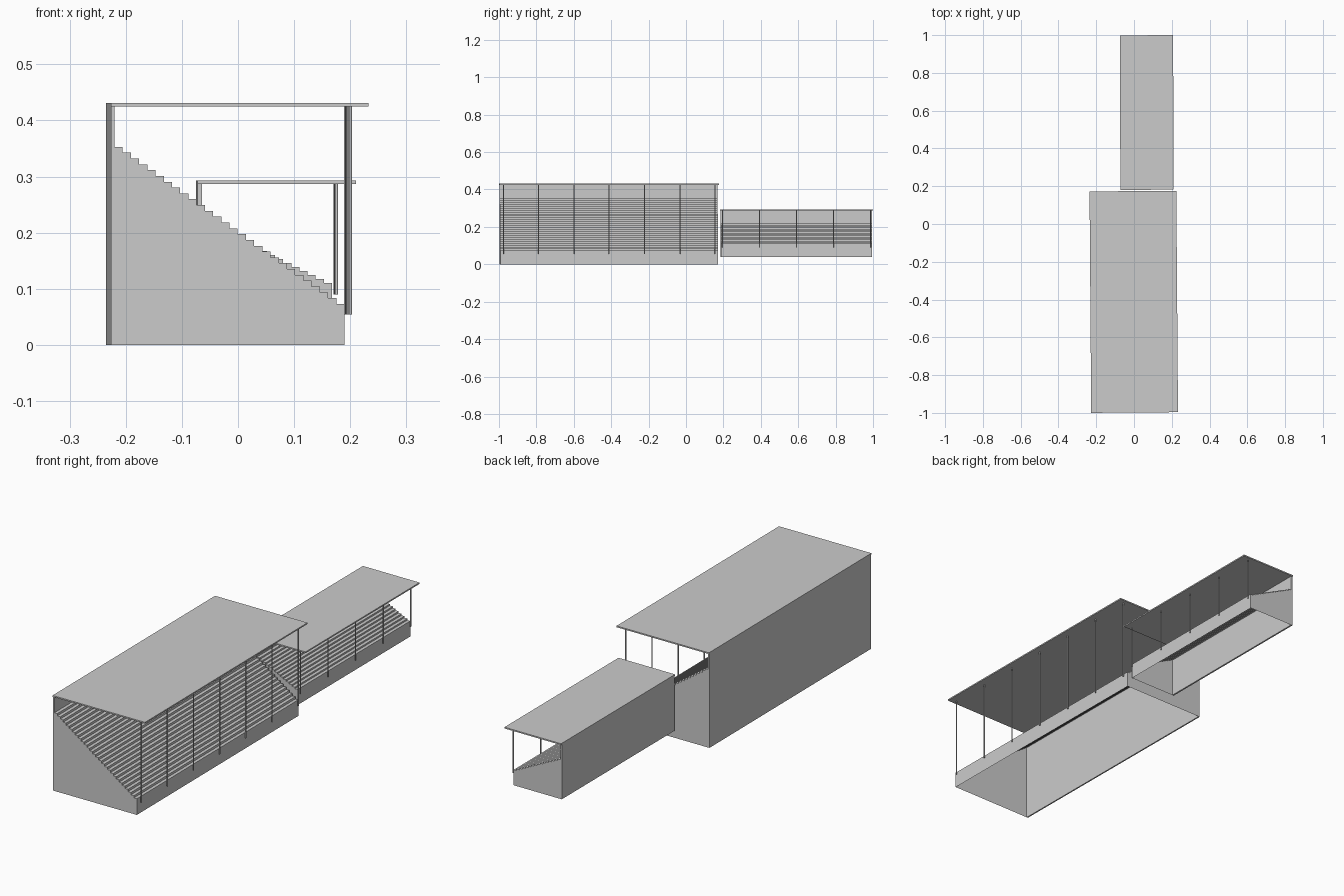
import bpy, bmesh, math
from mathutils import Matrix, Vector

if "Cube" in bpy.data.objects:
    bpy.data.objects.remove(bpy.data.objects["Cube"])


def finish(name, bm, place):
    me = bpy.data.meshes.new(name)
    bm.to_mesh(me)
    bm.free()
    ob = bpy.data.objects.new(name, me)
    bpy.context.collection.objects.link(ob)
    ob.matrix_world = place
    return ob


def box(name, lo, hi, place):
    lo, hi = Vector(lo), Vector(hi)
    bm = bmesh.new()
    size = Matrix.Diagonal((*(hi - lo), 1))
    bmesh.ops.create_cube(bm, size=1, matrix=Matrix.Translation((lo + hi) / 2) @ size)
    return finish(name, bm, place)


def terrace(name, x_back, x_front, half, z0, z_low, z_high, treads, place):
    # Stepped shell with closed ends, open underneath and at the back wall
    run = (x_front - x_back) / treads
    rise = (z_high - z_low) / (treads - 1)
    prof = [(x_front, z0)]
    for i in range(treads):
        z = z_low + i * rise
        prof += [(x_front - i * run, z), (x_front - (i + 1) * run, z)]
    prof.append((x_back, z0))
    bm = bmesh.new()
    a = [bm.verts.new((x, -half, z)) for x, z in prof]
    b = [bm.verts.new((x, half, z)) for x, z in prof]
    for i in range(len(prof) - 2):
        bm.faces.new((a[i], b[i], b[i + 1], a[i + 1]))
    bm.faces.new(a)
    bm.faces.new(b[::-1])
    return finish(name, bm, place)


def columns(name, x, ys, z0, z1, r, place):
    for n, y in enumerate(ys):
        bm = bmesh.new()
        bmesh.ops.create_cone(bm, cap_ends=True, segments=12, radius1=r, radius2=r,
                              depth=z1 - z0,
                              matrix=Matrix.Translation((x, y, (z0 + z1) / 2)))
        ob = finish(f"{name}_{n + 1}", bm, place)
        for p in ob.data.polygons:
            p.use_smooth = len(p.vertices) == 4
        ob.data.set_sharp_from_angle(angle=math.radians(40))


def stand(name, yc, angle, half, roof_half, wall, x_front, roof_x, col_x,
          col_half, col_count, z0, z_low, z_high, treads, col_z, z_roof, z_top):
    place = Matrix.Translation((0, yc, 0)) @ Matrix.Rotation(math.radians(angle), 4, 'Z')
    terrace(name + "_terrace", wall[1], x_front, half, z0, z_low, z_high, treads, place)
    box(name + "_back_wall", (wall[0], -half, z0), (wall[1], half, z_roof), place)
    box(name + "_roof", (roof_x[0], -roof_half, z_roof),
        (roof_x[1], roof_half, z_top), place)
    ys = [-col_half + 2 * col_half * i / (col_count - 1) for i in range(col_count)]
    columns(name + "_column", col_x, ys, col_z, z_roof, 0.0027, place)


# Large grandstand
stand("large_stand", -0.412, 0.43, 0.5825, 0.586, (-0.231, -0.2245), 0.1855,
      (-0.231, 0.2285), 0.196, 0.566, 7,
      0.0, 0.073, 0.353, 28, 0.054, 0.425, 0.431)

# Small grandstand, raised above the ground
stand("small_stand", 0.59, 0.21, 0.404, 0.409, (-0.0735, -0.066), 0.166,
      (-0.0735, 0.2085), 0.174, 0.395, 5,
      0.04, 0.11, 0.217, 16, 0.09, 0.287, 0.293)
